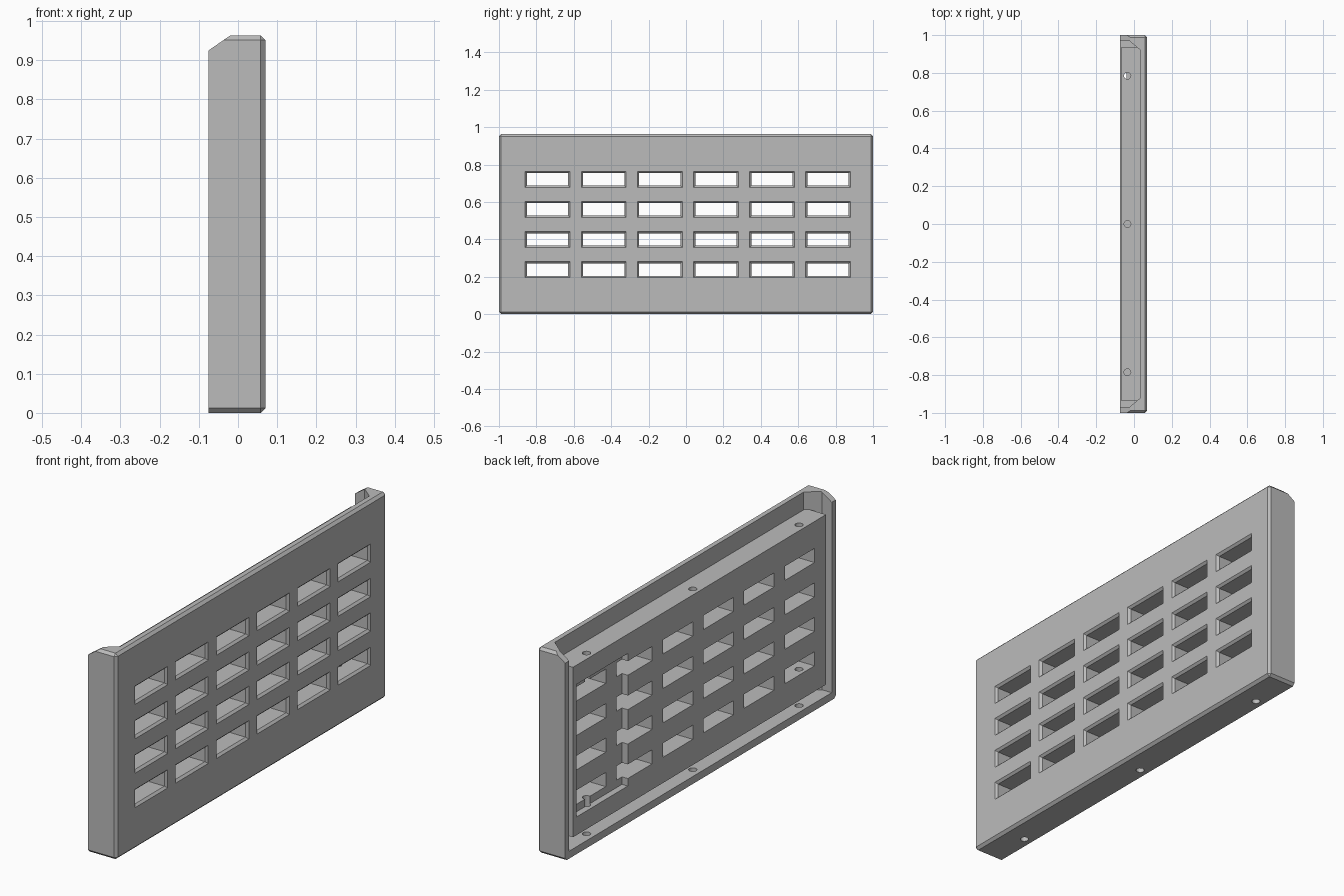
import bpy, bmesh
from mathutils import Vector

cube = bpy.data.objects.get("Cube")
if cube:
    bpy.data.objects.remove(cube, do_unlink=True)

grey = bpy.data.materials.new("plain grey")
grey.use_nodes = True
COLOUR = (0.5, 0.5, 0.5, 1)
grey.diffuse_color = COLOUR
grey.node_tree.nodes["Principled BSDF"].inputs["Base Color"].default_value = COLOUR


def finish(bm, name):
    bmesh.ops.recalc_face_normals(bm, faces=bm.faces)
    mesh = bpy.data.meshes.new(name)
    bm.to_mesh(mesh)
    bm.free()
    mesh.materials.append(grey)
    obj = bpy.data.objects.new(name, mesh)
    bpy.context.collection.objects.link(obj)
    return obj


def add_box(bm, lo, hi):
    lo, hi = Vector(lo), Vector(hi)
    verts = bmesh.ops.create_cube(bm, size=1)["verts"]
    for v in verts:
        v.co = (lo + hi) / 2 + Vector(a * b for a, b in zip(v.co, hi - lo))


def add_loft(bm, bottom, top):
    """Solid between two matching outlines."""
    a = [bm.verts.new(p) for p in bottom]
    b = [bm.verts.new(p) for p in top]
    bm.faces.new(a)
    bm.faces.new(b)
    for i in range(len(a)):
        j = (i + 1) % len(a)
        bm.faces.new((a[i], a[j], b[j], b[i]))


def combine(target, other, operation):
    mod = target.modifiers.new(operation, "BOOLEAN")
    mod.operation = operation
    mod.solver = "EXACT"
    mod.object = other
    bpy.context.view_layer.objects.active = target
    bpy.ops.object.modifier_apply(modifier=mod.name)
    bpy.data.objects.remove(other, do_unlink=True)


BACK, FACE, INNER, TOP = -0.075, 0.07, 0.035, 0.963

# Outer shell with chamfered edges, sharp at the open back
bm = bmesh.new()
add_box(bm, (BACK, -1, 0), (FACE, 1, TOP))
edges = [e for e in bm.edges if any(v.co.x > 0 for v in e.verts)]
bmesh.ops.bevel(bm, geom=edges, offset=0.012, segments=1, affect="EDGES")
panel = finish(bm, "grille_panel")

# Sloped back corner at the top
bm = bmesh.new()
slope = [(BACK - 0.055, TOP - 0.076), (-0.02, TOP), (-0.02, 1.1), (BACK - 0.055, 1.1)]
add_loft(bm, [(x, -1.1, z) for x, z in slope], [(x, 1.1, z) for x, z in slope])
combine(panel, finish(bm, "slope_cutter"), "DIFFERENCE")

# Cavity, open at the back and top, with angled corners
bm = bmesh.new()
half = [(-0.1, 0.97), (-0.025, 0.97), (INNER, 0.92)]
outline = half + [(x, -y) for x, y in reversed(half)]
add_loft(bm, [(x, y, 0.035) for x, y in outline], [(x, y, 1.1) for x, y in outline])
combine(panel, finish(bm, "cavity_cutter"), "DIFFERENCE")

# Thick inner block behind the face
bm = bmesh.new()
add_box(bm, (-0.07, -0.935, 0.085), (0.05, 0.935, 0.88))
combine(panel, finish(bm, "inner_block"), "UNION")

# Shallow pocket in the back of the block
bm = bmesh.new()
add_box(bm, (-0.1, 0.53, 0.17), (-0.04, 0.91, 0.79))
combine(panel, finish(bm, "pocket_cutter"), "DIFFERENCE")


# Grid of window slots, flared at the face
def slot(x, y, z, flare):
    w, h = 0.11 + flare, 0.033 + flare
    return [(x, y + a * w, z + b * h) for a, b in ((-1, -1), (1, -1), (1, 1), (-1, 1))]


tunnels, flares = bmesh.new(), bmesh.new()
for col in range(6):
    for row in range(4):
        y, z = -0.74 + 0.3 * col, 0.238 + 0.161 * row
        add_loft(tunnels, slot(-0.2, y, z, 0), slot(0.2, y, z, 0))
        add_loft(flares, slot(0.06, y, z, 0), slot(0.08, y, z, 0.02))
combine(panel, finish(tunnels, "slot_cutter"), "DIFFERENCE")
combine(panel, finish(flares, "flare_cutter"), "DIFFERENCE")

# Screw holes drilled from the bottom and the top
bm = bmesh.new()
for y in (-0.785, 0, 0.785):
    for z in (0.1, 0.85):
        ring = bmesh.ops.create_cone(bm, cap_ends=True, segments=24, radius1=0.018,
                                     radius2=0.018, depth=0.25)["verts"]
        bmesh.ops.translate(bm, verts=ring, vec=(-0.035, y, z))
combine(panel, finish(bm, "drill_cutter"), "DIFFERENCE")
